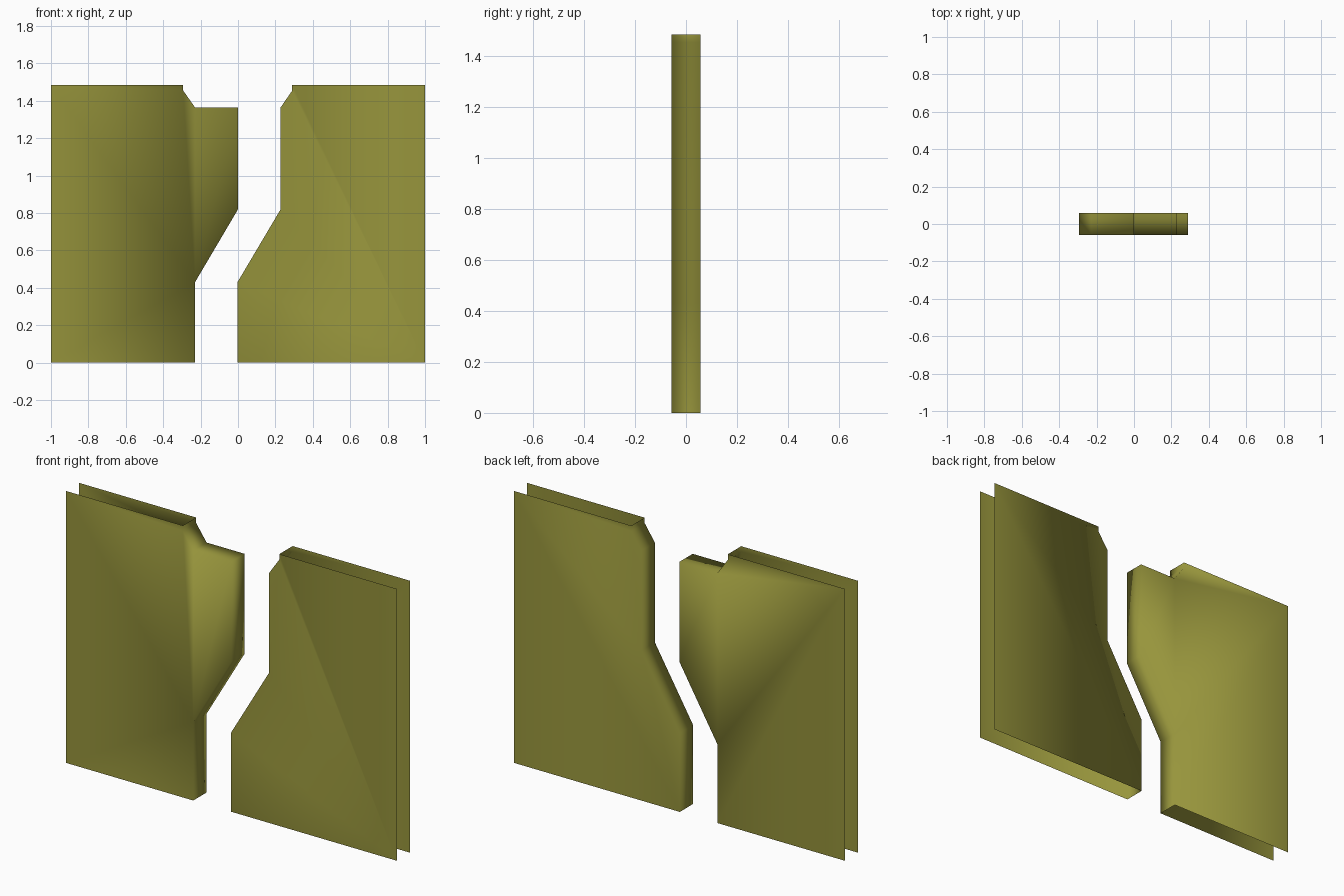
import bpy, bmesh

if "Cube" in bpy.data.objects:
    bpy.data.objects.remove(bpy.data.objects["Cube"])

HALF = 0.0575   # half the panel thickness
TOP = 1.485

olive = bpy.data.materials.new("olive")
olive.diffuse_color = (0.31, 0.30, 0.045, 1)
olive.use_nodes = True
olive.node_tree.nodes["Principled BSDF"].inputs["Base Color"].default_value = olive.diffuse_color


def panel(name, inner, outer_x):
    """Front and back sheets joined only by a wall along the inner edge."""
    outline = inner + [(outer_x, TOP), (outer_x, 0)]
    bm = bmesh.new()
    front = [bm.verts.new((x, -HALF, z)) for x, z in outline]
    back = [bm.verts.new((x, HALF, z)) for x, z in outline]
    bm.faces.new(front)
    bm.faces.new(back[::-1])
    for i in range(len(inner) - 1):
        bm.faces.new((front[i + 1], front[i], back[i], back[i + 1]))
    # left panel runs counter-clockwise seen from the front, right panel clockwise
    if outer_x > 0:
        bmesh.ops.reverse_faces(bm, faces=bm.faces[:])
    for f in bm.faces:
        f.smooth = True
    mesh = bpy.data.meshes.new(name)
    bm.to_mesh(mesh)
    bm.free()
    mesh.materials.append(olive)
    obj = bpy.data.objects.new(name, mesh)
    bpy.context.collection.objects.link(obj)


# Left panel: inner edge with overhanging tab
panel("left_panel", [(-0.23, 0), (-0.23, 0.43), (0, 0.82), (0, 1.365),
                     (-0.23, 1.365), (-0.293, 1.455), (-0.293, TOP)], -1)
# Right panel: inner edge following the gap
panel("right_panel", [(-0.003, 0), (-0.003, 0.43), (0.228, 0.82), (0.228, 1.365),
                      (0.29, 1.455), (0.29, TOP)], 1)
